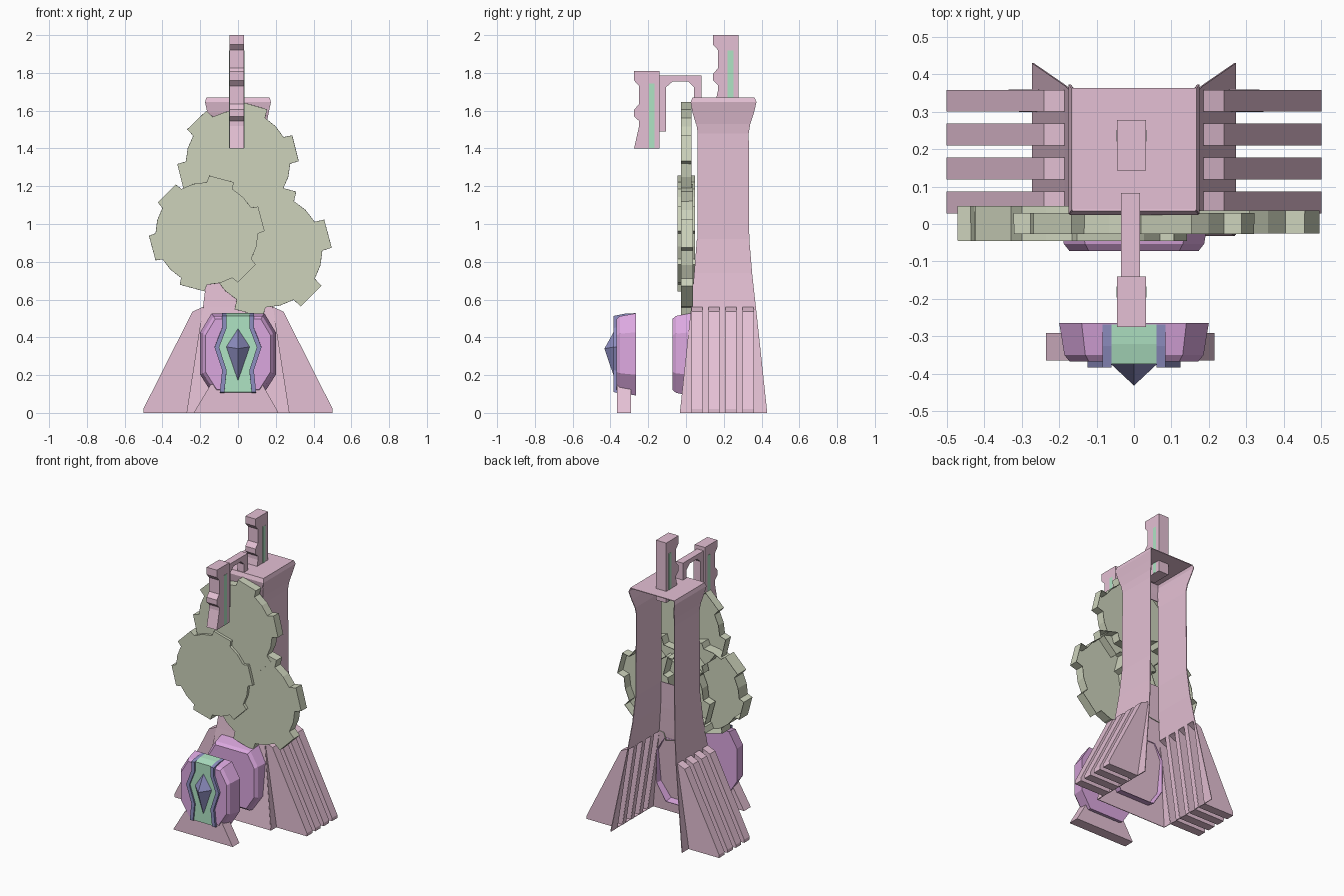
import bpy, bmesh, math

if "Cube" in bpy.data.objects:
    bpy.data.objects.remove(bpy.data.objects["Cube"])


def material(name, rgb):
    m = bpy.data.materials.new(name)
    m.diffuse_color = (*rgb, 1)
    m.use_nodes = True
    m.node_tree.nodes["Principled BSDF"].inputs["Base Color"].default_value = m.diffuse_color
    return m


PINK = material("dusty_pink", (0.78, 0.53, 0.66))
SAGE = material("sage_grey", (0.61, 0.65, 0.50))
PURPLE = material("orchid", (0.71, 0.39, 0.74))
GREEN = material("mint", (0.43, 0.77, 0.55))
BLUE = material("slate_blue", (0.27, 0.27, 0.53))


def finish(bm, name, mat, thickness=0):
    bmesh.ops.recalc_face_normals(bm, faces=bm.faces)
    me = bpy.data.meshes.new(name)
    bm.to_mesh(me)
    bm.free()
    me.materials.append(mat)
    ob = bpy.data.objects.new(name, me)
    bpy.context.collection.objects.link(ob)
    if thickness:
        mod = ob.modifiers.new("thickness", "SOLIDIFY")
        mod.thickness = thickness
        mod.offset = 0
    return ob


def loft(name, rings, mat, open_end=False, skip=()):
    """Solid through equal-length rings of 3D points; may be left open."""
    bm = bmesh.new()
    vs = [[bm.verts.new(p) for p in r] for r in rings]
    n = len(rings[0])
    for a, b in zip(vs, vs[1:]):
        for i in range(n):
            if i not in skip:
                j = (i + 1) % n
                bm.faces.new((a[i], a[j], b[j], b[i]))
    bm.faces.new(vs[0])
    if not open_end:
        bm.faces.new(vs[-1][::-1])
    return finish(bm, name, mat, 0.004 if open_end or skip else 0)


def prism_y(name, pts, y0, y1, mat, **kw):
    return loft(name, [[(x, y, z) for x, z in pts] for y in (y0, y1)], mat, **kw)


def prism_x(name, pts, x0, x1, mat):
    return loft(name, [[(x, y, z) for y, z in pts] for x in (x0, x1)], mat)


def strip(name, rows, mat=PINK):
    """Thin sheet made of rows of two end points."""
    bm = bmesh.new()
    vs = [[bm.verts.new(p) for p in r] for r in rows]
    for a, b in zip(vs, vs[1:]):
        bm.faces.new((a[0], a[1], b[1], b[0]))
    return finish(bm, name, mat, 0.005)


# Tower side walls: height, half width, front y, back y
WALL = [(0, .27, -.03, .43), (.56, .183, .03, .37),
        (.74, .16, .046, .35), (.92, .147, .06, .335), (1.48, .143, .062, .332),
        (1.53, .148, .055, .34), (1.59, .16, .037, .36), (1.645, .172, .027, .373),
        (1.67, .165, .037, .363)]
FINS = [(.03 + i * .0905, .086 + i * .0905) for i in range(4)]
for s, side in ((-1, "left"), (1, "right")):
    strip(side + "_wall", [[(s * x, a, z), (s * x, b, z)] for z, x, a, b in WALL[1:]])
    # Lower wall, left open behind each hollow fin
    lows = [-.03] + [b for _, b in FINS]
    highs = [a for a, _ in FINS] + [.43]
    for i, (a, b) in enumerate(zip(lows, highs)):
        strip(f"{side}_lower_wall_{i + 1}",
              [[(s * .27, a, 0), (s * .27, b, 0)],
               [(s * .183, max(a, .03), .56), (s * .183, min(b, .37), .56)]])
    # Hollow buttress fins, open towards the inside
    fin = [(s * x, z) for x, z in
           ((.183, .56), (.24, .535), (.5, .02), (.5, 0), (.27, 0))]
    for i, (a, b) in enumerate(FINS):
        prism_y(f"{side}_fin_{i + 1}", fin, a, b, PINK, skip=(4,))

# Front panels between the walls, and the cap
strip("lower_front_panel", [[(-x, a, z), (x, a, z)] for z, x, a, b in WALL[:4]])
strip("cap_front", [[(-x, a, z), (x, a, z)] for z, x, a, b in WALL[5:]])
strip("cap_top", [[(-.165, y, 1.667), (.165, y, 1.667)] for y in (.037, .363)])


# Gears with six broad teeth, hollow at the back
def gear(name, cx, cz, tip, root, y0, y1, mid):
    pts = []
    for i in range(6):
        for off, r in ((-15, root), (-12.5, tip), (12.5, tip), (15, root), (30, root)):
            a = math.radians(mid + i * 60 + off)
            pts.append((cx + r * math.cos(a), cz + r * math.sin(a)))
    return prism_y(name, pts, y0, y1, SAGE, open_end=True)


gear("small_gear", -.165, .95, .305, .27, -.044, .048, 15)
gear("top_gear", 0, 1.325, .32, .275, -.026, .03, 14)
gear("right_gear", .145, .86, .35, .30, -.024, .036, 15)

# Notched posts, with mint strips set flush in both sides
POST = [(.135, .41), (0, .41), (0, .36), (.027, .33), (.027, .235), (0, .205),
        (0, .17), (.027, .145), (.027, .12), (0, 0), (.135, 0)]
for name, y0, z0, top in (("front_post", -.275, 1.4, 1.745), ("back_post", .143, 1.59, 1.918)):
    prism_x(name, [(y0 + y, z0 + z) for y, z in POST], -.045, .032, PINK)
    band = [(y0 + .078, z0 + .003), (y0 + .108, z0 + .003),
            (y0 + .108, top), (y0 + .078, top)]
    prism_x(name + "_left_strip", band, -.0465, -.044, GREEN)
    prism_x(name + "_right_strip", band, .031, .0335, GREEN)

# Arched arm carrying the front post
prism_x("arm", [(-.14, 1.785), (.083, 1.785), (.083, 1.66), (.042, 1.66), (.042, 1.725),
                (.01, 1.755), (-.07, 1.755), (-.105, 1.725), (-.105, 1.49), (-.14, 1.49)],
        -.035, .016, PINK)

# Octagonal bosses, front and rear
OCT = [(-.14, .215), (-.2, .115), (-.2, -.11), (-.13, -.22),
       (.13, -.22), (.2, -.11), (.2, .115), (.14, .215)]


def boss(name, y, **kw):
    rings = [[(x * k, yy, .312 + z * k) for x, z in OCT]
             for yy, k in ((y - .103, .86), (y - .085, .93), (y, 1))]
    return loft(name, rings, PURPLE, **kw)


boss("front_boss", -.265)
boss("rear_boss", .033, open_end=True)


def tapered(name, pts, y0, y1, mat):
    """Plate whose height shrinks slightly towards the front."""
    return loft(name, [[(x, y, .312 + (z - .312) * k) for x, z in pts]
                       for y, k in ((y0, .93), ((y0 + y1) / 2, .985), (y1, 1))], mat)


# Mint centre panel with slate rails
RAIL = [(.06, .528), (.06, .46), (.1, .35), (.06, .22), (.072, .095)]
tapered("centre_panel", [(-x, z) for x, z in RAIL] + [(x, z) for x, z in RAIL[::-1]],
        -.374, -.268, GREEN)
for s, side in ((-1, "left"), (1, "right")):
    pts = [(s * x, z) for x, z in RAIL] + [(s * (x + .024), z) for x, z in RAIL[::-1]]
    tapered(side + "_rail", pts, -.384, -.268, BLUE)

# Pointed gem
bm = bmesh.new()
rim = [bm.verts.new((x, -.374, z)) for x, z in
       ((0, .445), (-.062, .35), (0, .17), (.062, .35))]
peak = bm.verts.new((0, -.432, .34))
for i in range(4):
    bm.faces.new((rim[i], rim[(i + 1) % 4], peak))
bm.faces.new(rim)
finish(bm, "gem", BLUE)

# Foot under the front boss
prism_y("front_foot", [(-.235, 0), (.215, 0), (.13, .15), (-.145, .15)], -.365, -.292, PINK)
